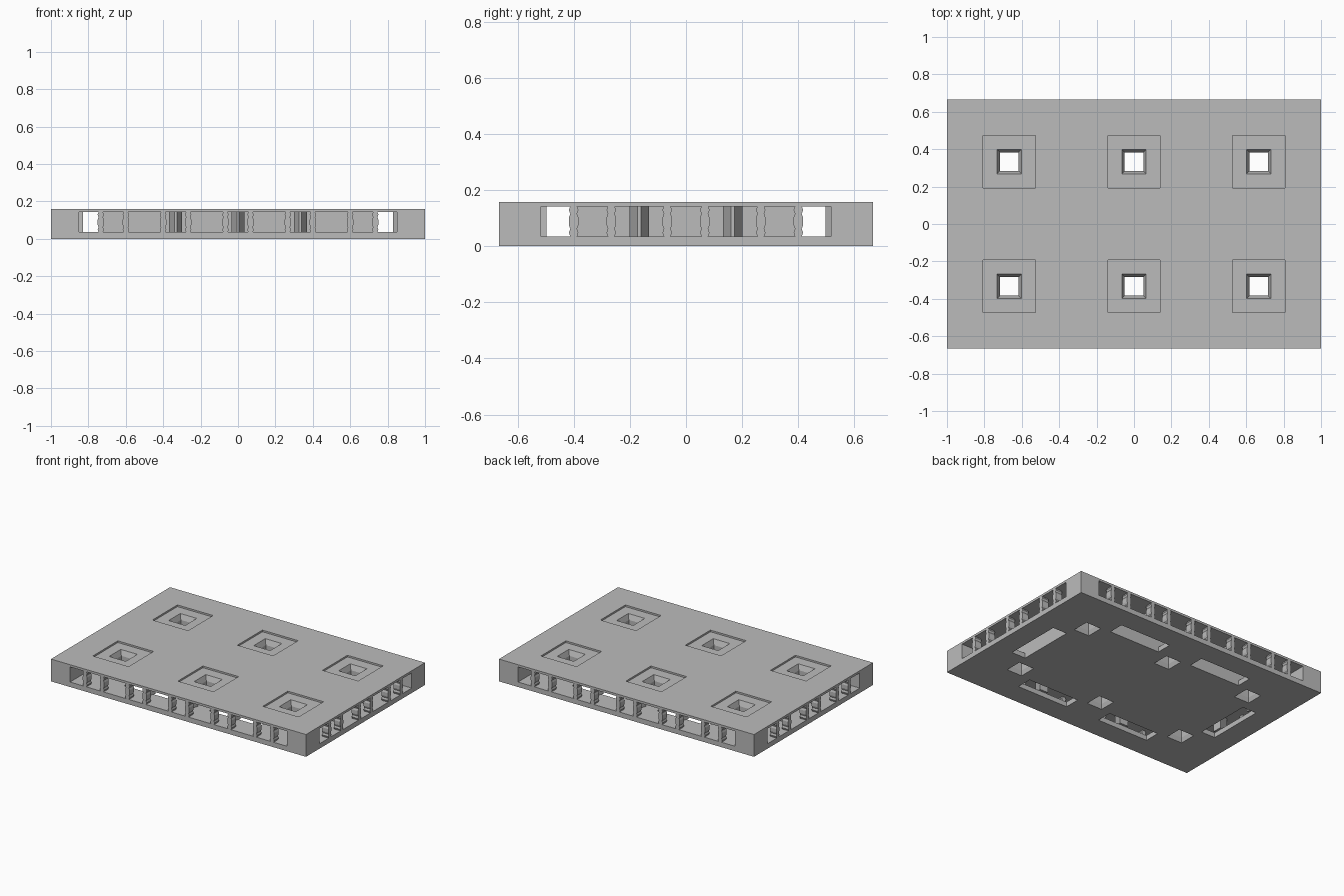
import bpy, bmesh, math
from mathutils import Matrix

if "Cube" in bpy.data.objects:
    bpy.data.objects.remove(bpy.data.objects["Cube"])

HX, HY, H = 1.0, 2 / 3, 0.158      # half length, half width, height
Z0, Z1 = 0.035, 0.142              # channel floor and ceiling
CORNER, DEEP = 0.15, 0.265         # corner post size, channel depth

mat = bpy.data.materials.new("stone grey")
mat.diffuse_color = (0.5, 0.5, 0.5, 1)
mat.use_nodes = True
mat.node_tree.nodes["Principled BSDF"].inputs["Base Color"].default_value = mat.diffuse_color


def loft(name, rings, matrix=None):
    """Solid made of stacked rings with equal point counts."""
    bm = bmesh.new()
    vs = [[bm.verts.new(p) for p in r] for r in rings]
    n = len(rings[0])
    for a, b in zip(vs, vs[1:]):
        for i in range(n):
            j = (i + 1) % n
            bm.faces.new((a[i], a[j], b[j], b[i]))
    bm.faces.new(vs[0][::-1])
    bm.faces.new(vs[-1])
    bmesh.ops.recalc_face_normals(bm, faces=bm.faces)
    me = bpy.data.meshes.new(name)
    bm.to_mesh(me)
    bm.free()
    if matrix:
        me.transform(matrix)
    me.materials.append(mat)
    ob = bpy.data.objects.new(name, me)
    bpy.context.collection.objects.link(ob)
    return ob


def square(x, y, hx, hy, z):
    return [(x - hx, y - hy, z), (x + hx, y - hy, z), (x + hx, y + hy, z), (x - hx, y + hy, z)]


def box(name, x, y, hx, hy, z0, z1):
    return loft(name, [square(x, y, hx, hy, z0), square(x, y, hx, hy, z1)])


# tile body
body = box("tile_body", 0, 0, HX, HY, 0, H)
cutters = []

# open channels along the four sides
for s in (-1, 1):
    reach = (DEEP + 0.1) / 2
    cutters.append(box("channel_cutter", 0, s * (HY - DEEP + reach), HX - CORNER, reach, Z0, Z1))
    cutters.append(box("channel_cutter", s * (HX - DEEP + reach), 0, reach, HY - CORNER, Z0, Z1))
    # slots through the floor of the channels
    mid = (DEEP + 0.155) / 2
    w = (DEEP - 0.155) / 2
    cutters.append(box("slot_cutter", s * (HX - mid), 0, w, 0.205, -0.05, Z0 + 0.02))
    for x in (-1 / 3, 1 / 3):
        cutters.append(box("slot_cutter", x, s * (HY - mid), 0.2, w, -0.05, Z0 + 0.02))

# square recesses with waisted holes through the tile
for x in (-2 / 3, 0, 2 / 3):
    for y in (-1 / 3, 1 / 3):
        cutters.append(box("recess_cutter", x, y, 0.14, 0.14, H - 0.012, H + 0.05))
        sizes = [(-0.02, 0.06), (0, 0.06), (0.03, 0.05), (0.11, 0.05), (H - 0.012, 0.065), (H + 0.02, 0.065)]
        cutters.append(loft("hole_cutter", [square(x, y, h, h, z) for z, h in sizes]))

bpy.context.view_layer.objects.active = body
for c in cutters:
    c.hide_render = True
    m = body.modifiers.new("cut", 'BOOLEAN')
    m.operation = 'DIFFERENCE'
    m.solver = 'EXACT'
    m.object = c
    bpy.ops.object.modifier_apply(modifier=m.name)
for c in cutters:
    bpy.data.objects.remove(c)

# wavy outline of a clip bar: (fraction of height, half width)
WAVE = [(0, 0.012), (0.12, 0.017), (0.25, 0.012), (0.38, 0.017), (0.62, 0.017), (0.75, 0.012), (0.88, 0.017), (1, 0.012)]

# clip bars and wedge pillars, the same on every side
for k in range(4):
    name = ("front", "right", "back", "left")[k]
    half, edge = (HX, HY) if k % 2 == 0 else (HY, HX)
    rot = Matrix.Rotation(k * math.pi / 2, 4, 'Z')
    count = round(half * 3)
    for i in range(1 - count, count):
        for s in (-1, 1):
            u = i / 3 + s * 0.067
            pts = [(u + w, Z0 + f * (Z1 - Z0)) for f, w in WAVE]
            pts += [(u - w, Z0 + f * (Z1 - Z0)) for f, w in reversed(WAVE)]
            loft(name + "_clip_bar", [[(p, d - edge, z) for p, z in pts] for d in (0, 0.05)], rot)
    for i in range(count):
        u = (i - (count - 1) / 2) / 3
        plan = [(u - 0.006, 0.09), (u + 0.006, 0.09), (u + 0.035, 0.17), (u - 0.035, 0.17)]
        loft(name + "_wedge_pillar", [[(p, d - edge, z) for p, d in plan] for z in (Z0, Z1)], rot)
